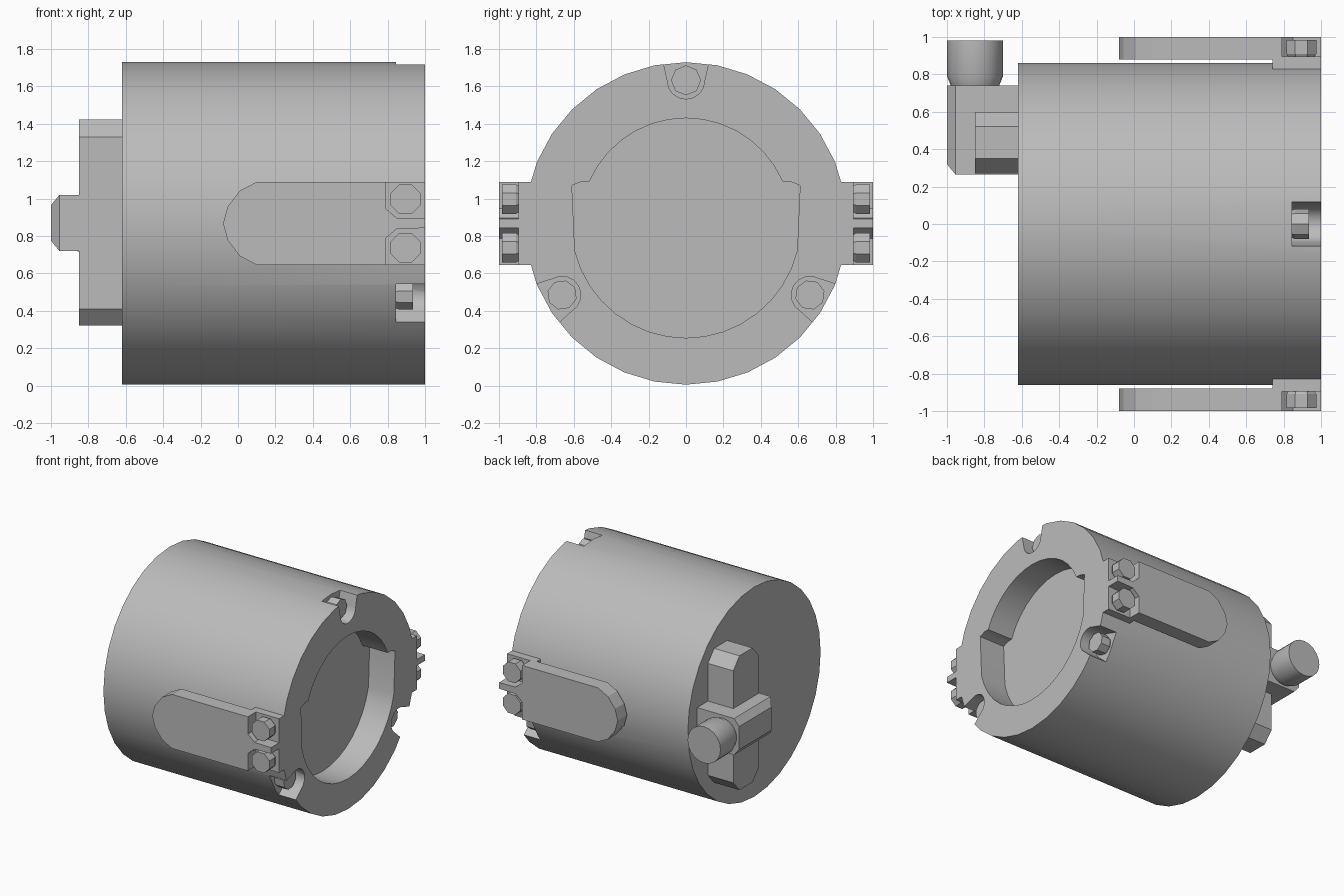
import bpy, bmesh
from math import sin, cos, pi, radians, sqrt, atan2

if "Cube" in bpy.data.objects:
    bpy.data.objects.remove(bpy.data.objects["Cube"])

grey = bpy.data.materials.new("plain grey")
grey.use_nodes = True
COLOUR = (0.5, 0.5, 0.5, 1)
grey.diffuse_color = COLOUR
grey.node_tree.nodes["Principled BSDF"].inputs["Base Color"].default_value = COLOUR

MID = 0.867   # height of the body axis


def loft(name, axis, sections, smooth=None):
    """Closed solid through (position, outline) sections along x or y."""
    bm = bmesh.new()
    rings = []
    for pos, pts in sections:
        rings.append([bm.verts.new((pos, u, v) if axis == "x" else (u, pos, v))
                      for u, v in pts])
    for a, b in zip(rings, rings[1:]):
        for i in range(len(a)):
            j = (i + 1) % len(a)
            bm.faces.new((a[i], a[j], b[j], b[i]))
    bm.faces.new(rings[0])
    bm.faces.new(rings[-1])
    bmesh.ops.recalc_face_normals(bm, faces=bm.faces)
    mesh = bpy.data.meshes.new(name)
    bm.to_mesh(mesh)
    bm.free()
    mesh.materials.append(grey)
    ob = bpy.data.objects.new(name, mesh)
    bpy.context.collection.objects.link(ob)
    if smooth:
        shade(ob, smooth)
    return ob


def shade(ob, angle):
    bpy.ops.object.select_all(action="DESELECT")
    ob.select_set(True)
    bpy.context.view_layer.objects.active = ob
    bpy.ops.object.shade_smooth_by_angle(angle=radians(angle))


def prism(name, axis, a, b, pts, smooth=None):
    return loft(name, axis, [(a, pts), (b, pts)], smooth)


def circle(u, v, r, n, turn=0.0):
    return [(u + r * cos(turn + 2 * pi * i / n), v + r * sin(turn + 2 * pi * i / n))
            for i in range(n)]


def rect(u0, u1, v0, v1):
    return [(u0, v0), (u1, v0), (u1, v1), (u0, v1)]


def arc(r, start, end, n):
    return [(r * cos(start + (end - start) * i / n),
             MID + r * sin(start + (end - start) * i / n)) for i in range(n + 1)]


def cut(target, cutter):
    mod = target.modifiers.new("cut", "BOOLEAN")
    mod.operation, mod.solver, mod.object = "DIFFERENCE", "EXACT", cutter
    bpy.context.view_layer.objects.active = target
    bpy.ops.object.modifier_apply(modifier=mod.name)
    bpy.data.objects.remove(cutter)


# Main drum
body = prism("body", "x", -0.62, 1.0, circle(0, MID, 0.862, 32, pi / 2))

# Stepped round recess in the open end
step = atan2(1.09 - MID, 0.514)
low = atan2(0.72 - MID, 0.6)
recess = arc(0.563, step, pi - step, 14) + [(-0.56, 1.09), (-0.61, 1.07)]
recess += arc(0.612, pi - low, 2 * pi + low, 16) + [(0.61, 1.07), (0.56, 1.09)]
cut(body, prism("recess_cutter", "x", 0.77, 1.1, recess))

# Three bolt notches around the rim, each with its bolt
for k, angle in enumerate((90, 210, 330)):
    a = radians(angle)

    def place(out, side):
        return (out * cos(a) - side * sin(a), MID + out * sin(a) + side * cos(a))

    notch = [place(0.765 - 0.1 * cos(t), 0.1 * sin(t))
             for t in [pi * (i / 8 - 0.5) for i in range(9)]]
    notch += [place(0.95, 0.14), place(0.95, -0.14)]
    cut(body, prism("notch_cutter", "x", 0.845, 1.1, notch))
    cy, cz = place(0.765, 0)
    rim = circle(cy, cz, 0.08, 8, a)
    loft(f"rim_bolt_{k + 1}", "x",
         [(0.83, circle(cy, cz, 0.068, 8, a)), (0.86, rim), (0.935, rim)])
shade(body, 25)

# Side lugs, mirrored front and back
half = 0.222
end = [(0.10, half), (0.01, 0.175), (-0.055, 0.09), (-0.08, 0.0)]
outline = [(0.79, half)] + end + [(x, -z) for x, z in end[-2::-1]] + [(0.79, -half)]
outline = [(x, z + MID) for x, z in outline]
for side, label in ((-1, "front"), (1, "back")):
    prism(f"{label}_lug", "y", side * 0.88, side * 1.0, outline)
    prism(f"{label}_lug_base", "y", side * 0.78, side * 0.895,
          rect(0.74, 1.0, MID - half, MID + half))
    prism(f"{label}_lug_rib", "y", side * 0.89, side * 1.0,
          [(0.79, MID - 0.08), (0.85, MID - 0.028), (1.0, MID - 0.025),
           (1.0, MID + 0.025), (0.85, MID + 0.028), (0.79, MID + 0.08)])
    for up, where in ((-1, "lower"), (1, "upper")):
        z = MID + up * 0.13
        head = circle(0.895, z, 0.086, 8, pi / 8)
        loft(f"{label}_{where}_bolt", "y",
             [(side * 0.885, circle(0.895, z, 0.07, 8, pi / 8)),
              (side * 0.91, head), (side * 0.985, head)])

# Upright bar with clipped corners on the closed end
bar = [(0.27, 0.41), (0.35, 0.32), (0.52, 0.32), (0.60, 0.41),
       (0.60, 1.33), (0.52, 1.423), (0.35, 1.423), (0.27, 1.33)]
prism("handle_bar", "x", -0.85, -0.61, bar)

# Chamfered block crossing the bar
base = rect(0.265, 0.74, 0.72, 1.02)
loft("handle_block", "x", [(-0.61, base), (-0.955, base),
                           (-1.0, rect(0.32, 0.74, 0.775, 0.965))])

# Round knob on the side of the block
full = circle(-0.85, MID, 0.15, 20)
loft("handle_knob", "y", [(0.73, circle(-0.85, MID, 0.125, 20)), (0.79, full),
                          (0.98, full)], 30)
